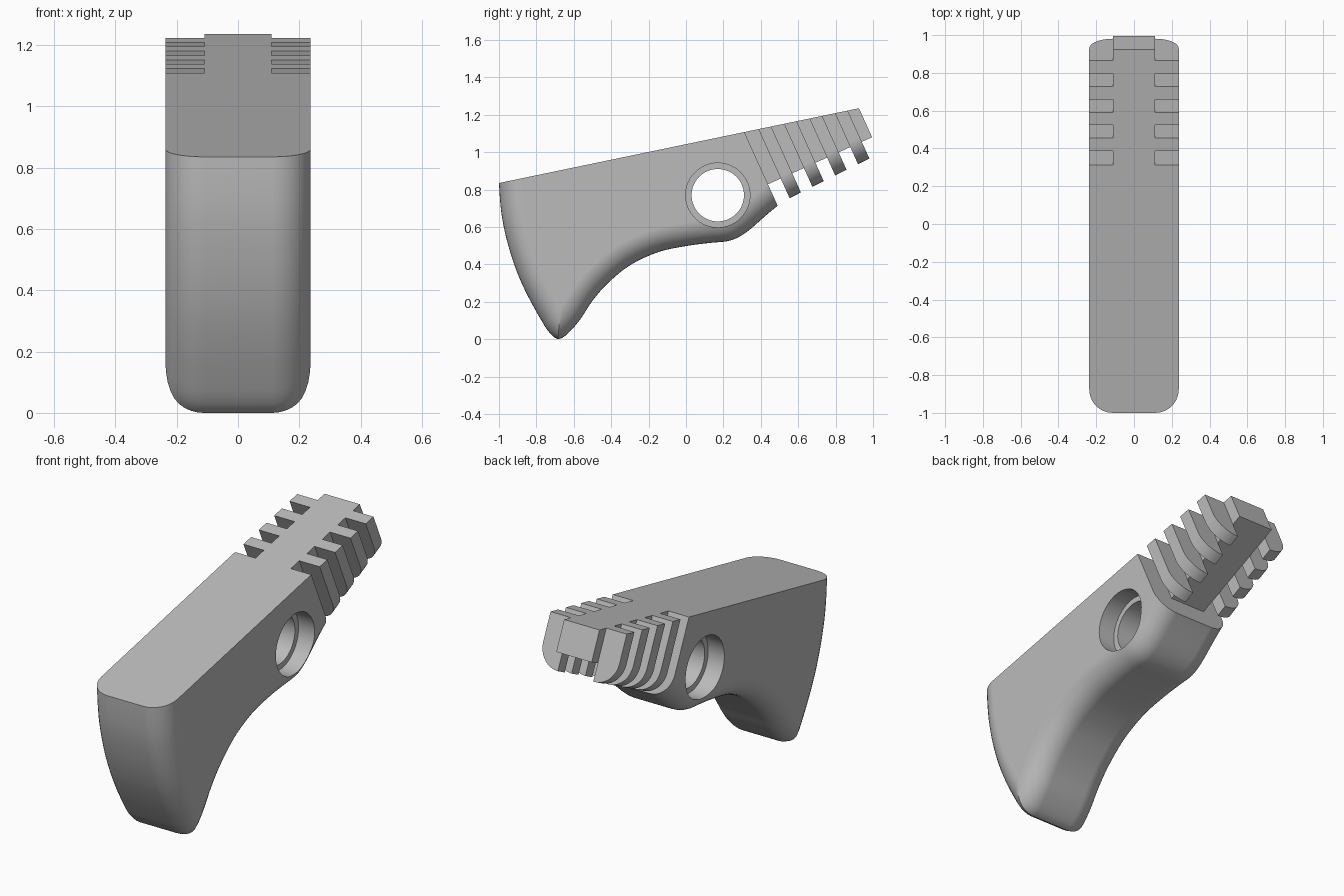
import bpy, bmesh, math
from mathutils import Vector
from mathutils.geometry import intersect_line_line_2d

old = bpy.data.objects.get("Cube")
if old:
    bpy.data.objects.remove(old, do_unlink=True)

HALF, FILLET, CORE = 0.237, 0.125, 0.11
AXIS = Vector((0, 0.911, 0.412))        # direction running along the ribs
TOP_N = Vector((0, -0.4, 1.925)).normalized()

grey = bpy.data.materials.new("grey")
grey.use_nodes = True
grey.diffuse_color = (0.5, 0.5, 0.5, 1)
grey.node_tree.nodes["Principled BSDF"].inputs["Base Color"].default_value = (0.5, 0.5, 0.5, 1)

# Side outline (y, z): down the front, round the tip, along the underside
FRONT = [(-1, 0.95), (-1, 0.835), (-0.985, 0.66), (-0.95, 0.5), (-0.9, 0.35),
         (-0.84, 0.22), (-0.77, 0.095), (-0.73, 0.035), (-0.685, 0)]
UNDER = [(-0.635, 0.027), (-0.57, 0.1), (-0.5, 0.205), (-0.42, 0.297), (-0.3, 0.395),
         (-0.15, 0.465), (0, 0.498), (0.13, 0.515), (0.22, 0.524), (0.28, 0.545),
         (0.34, 0.585), (0.42, 0.655), (0.49, 0.713), (0.56, 0.757), (0.77, 0.862),
         (0.98, 0.965), (1.15, 1.048)]
STEPS = 8


def smooth_path(points):
    pts = [Vector(p) for p in points]
    out = []
    for i in range(len(pts) - 1):
        a, b, c, d = pts[max(i - 1, 0)], pts[i], pts[i + 1], pts[min(i + 2, len(pts) - 1)]
        for k in range(STEPS):
            t = k / STEPS
            out.append(b + (c - a) * t / 2 + (a - 2.5 * b + 2 * c - d / 2) * t * t
                       + (1.5 * (b - c) + (d - a) / 2) * t ** 3)
    return out + [pts[-1]]


def resample(path, count):
    dist = [0]
    for a, b in zip(path, path[1:]):
        dist.append(dist[-1] + (b - a).length)
    out, j = [], 0
    for k in range(count):
        s = dist[-1] * k / (count - 1)
        while j < len(path) - 2 and dist[j + 1] < s:
            j += 1
        out.append(path[j].lerp(path[j + 1], (s - dist[j]) / max(dist[j + 1] - dist[j], 1e-9)))
    return out


PATH = smooth_path(FRONT + UNDER)
TIP = (len(FRONT) - 1) * STEPS


def inset_outline(d):
    """Outline moved inwards by d, trimmed where the two sides meet at the tip."""
    moved = []
    for i, p in enumerate(PATH):
        t = (PATH[min(i + 1, len(PATH) - 1)] - PATH[max(i - 1, 0)]).normalized()
        moved.append(p + Vector((-t.y, t.x)) * d)
    front, under = moved[:TIP + 1], moved[TIP:]

    def crossing():
        for i in range(len(front) - 1):
            for j in range(len(under) - 2, -1, -1):
                hit = intersect_line_line_2d(front[i], front[i + 1], under[j], under[j + 1])
                if hit:
                    return front[:i + 1] + [hit], [hit] + under[j + 1:]
        return front, under

    if d > 0.001:
        front, under = crossing()
    ring = resample(front, 40) + resample(under, 100)[1:]
    return ring + [Vector((1.2, 1.6)), Vector((-1, 1.6))]


def make_blank():
    """Rounded solid, taller and longer than needed, that every part is cut from."""
    bm = bmesh.new()
    half = [(HALF - FILLET + FILLET * math.sin(a), FILLET * (1 - math.cos(a)))
            for a in (math.pi / 2 * k / 9 for k in range(10))]
    layers = [(-x, d) for x, d in reversed(half)] + half
    rings = [[bm.verts.new((x, p.x, p.y)) for p in inset_outline(d)] for x, d in layers]
    n = len(rings[0])
    for r, s in zip(rings, rings[1:]):
        for i in range(n):
            bm.faces.new((r[i], r[(i + 1) % n], s[(i + 1) % n], s[i]))
    bm.faces.new(rings[0])
    bm.faces.new(rings[-1])
    bmesh.ops.recalc_face_normals(bm, faces=bm.faces)
    return bm


def on_top(y):
    return Vector((0, y, 0.835 + (y + 1) * 0.4 / 1.925))


def finish(obj):
    bpy.ops.object.select_all(action="DESELECT")
    obj.select_set(True)
    bpy.context.view_layer.objects.active = obj
    for m in list(obj.modifiers):
        bpy.ops.object.modifier_apply(modifier=m.name)
    bpy.ops.object.shade_smooth_by_angle(angle=math.radians(30))
    obj.modifiers.new("even_shading", "WEIGHTED_NORMAL").keep_sharp = True


BLANK = make_blank()


def carve(name, planes):
    """Copy the blank and remove everything beyond each (point, normal) plane."""
    bm = BLANK.copy()
    for point, normal in [(on_top(0), TOP_N)] + planes:
        cut = bmesh.ops.bisect_plane(bm, geom=bm.verts[:] + bm.edges[:] + bm.faces[:], dist=1e-6,
                                     plane_co=point, plane_no=normal, clear_outer=True)
        edges = [e for e in cut["geom_cut"] if isinstance(e, bmesh.types.BMEdge)]
        bmesh.ops.edgeloop_fill(bm, edges=edges)
    bmesh.ops.recalc_face_normals(bm, faces=bm.faces)
    mesh = bpy.data.meshes.new(name)
    bm.to_mesh(mesh)
    bm.free()
    mesh.materials.append(grey)
    obj = bpy.data.objects.new(name, mesh)
    bpy.context.collection.objects.link(obj)
    return obj


# Main body with a through hole, counterbored from both sides
body = carve("grip_body", [(on_top(0.312), AXIS)])
cutters = []
for name, x, radius, depth in (("hole", 0, 0.14, 1), ("left_bore", 0.337, 0.172, 0.4),
                               ("right_bore", -0.337, 0.172, 0.4)):
    bpy.ops.mesh.primitive_cylinder_add(vertices=64, radius=radius, depth=depth,
                                        location=(x, 0.17, 0.77), rotation=(0, math.pi / 2, 0))
    cutter = bpy.context.object
    cutter.name = name + "_cutter"
    cutter.hide_render = True
    cutter.data.materials.append(grey)
    mod = body.modifiers.new(name, "BOOLEAN")
    mod.operation, mod.solver, mod.object = "DIFFERENCE", "EXACT", cutter
    cutters.append(cutter)
finish(body)
for cutter in cutters:
    bpy.data.objects.remove(cutter, do_unlink=True)

# Narrow central spine behind the body
X = Vector((1, 0, 0))
finish(carve("rear_spine", [(on_top(0.312), -AXIS), (on_top(0.925), AXIS),
                            (X * CORE, X), (X * -CORE, -X),
                            (Vector((0, 0.995, 1.08)), Vector((0, 0.412, -0.911)))]))

# Four rounded ribs on each side of the spine
for side, sign in (("left", 1), ("right", -1)):
    for k in range(4):
        y = 0.387 + 0.1365 * k
        finish(carve(f"{side}_rib_{k + 1}", [(on_top(y), -AXIS), (on_top(y + 0.068), AXIS),
                                             (X * CORE * sign, -X * sign)]))
BLANK.free()
